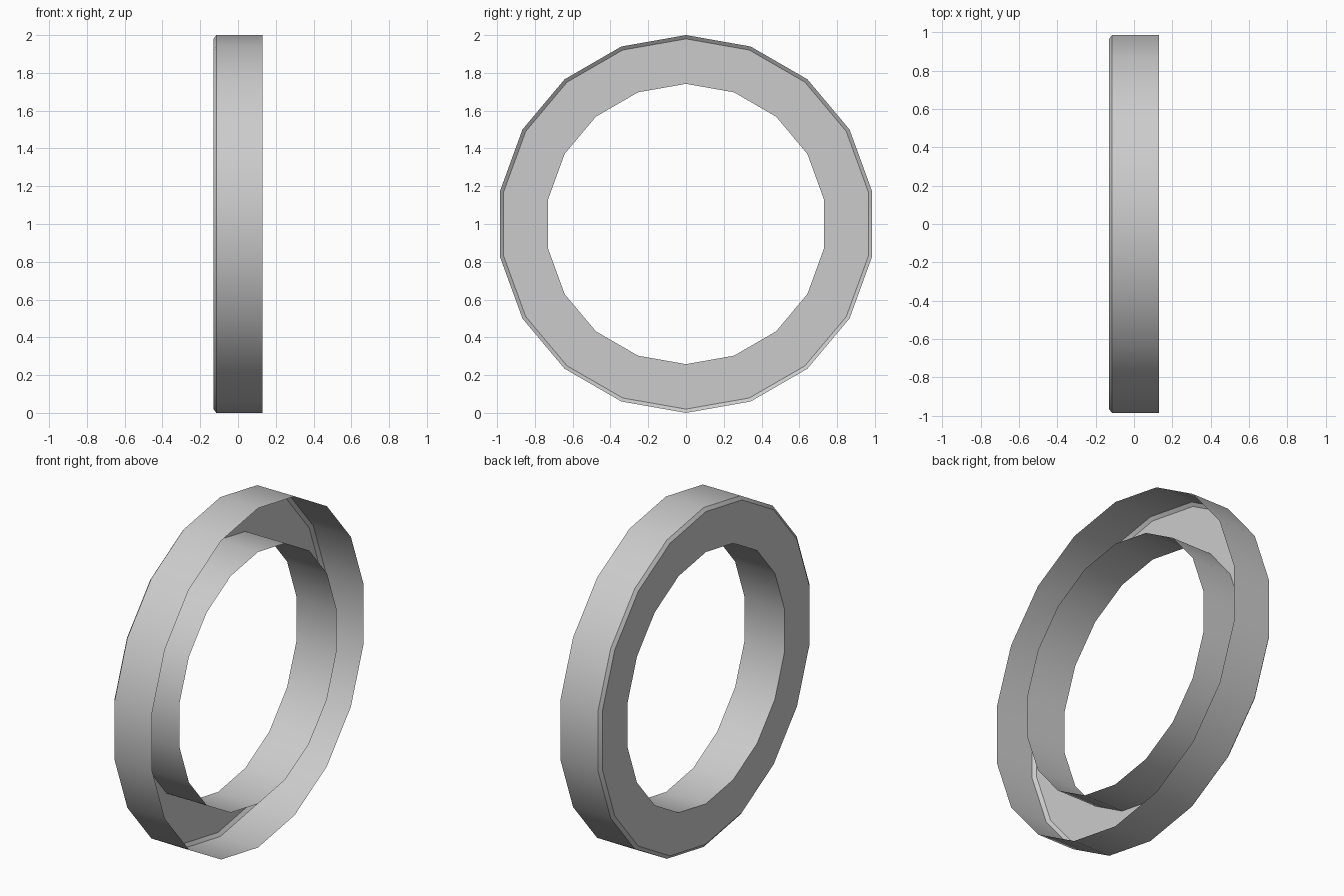
import bpy, bmesh
from math import radians
from mathutils import Matrix, Vector

cube = bpy.data.objects.get("Cube")
if cube:
    bpy.data.objects.remove(cube)

SIDES = 18
# Channel cross-section as (x, radius): outer wall, bevel, side face, inner wall
PROFILE = [(0.13, 1.0), (-0.115, 1.0), (-0.13, 0.98), (-0.13, 0.742), (0.13, 0.742)]

# Grey material
grey = bpy.data.materials.new("grey")
grey.use_nodes = True
color = (0.6, 0.6, 0.6, 1)
grey.diffuse_color = color
grey.node_tree.nodes["Principled BSDF"].inputs["Base Color"].default_value = color

# Thin ring channel, open on the left side, turned around the x axis
bm = bmesh.new()
rings = []
for i in range(SIDES):
    turn = Matrix.Rotation(radians(360 * i / SIDES), 3, 'X')
    rings.append([bm.verts.new(turn @ Vector((x, 0, r)) + Vector((0, 0, 1)))
                  for x, r in PROFILE])
for i, ring in enumerate(rings):
    following = rings[(i + 1) % SIDES]
    for j in range(len(PROFILE) - 1):
        bm.faces.new((ring[j], following[j], following[j + 1], ring[j + 1]))

# Make the outer wall face away from the axis
bm.normal_update()
bm.faces.ensure_lookup_table()
first = bm.faces[0]
if first.normal.dot(first.calc_center_median() - Vector((0, 0, 1))) < 0:
    bmesh.ops.reverse_faces(bm, faces=bm.faces[:])

mesh = bpy.data.meshes.new("ring_channel")
bm.to_mesh(mesh)
bm.free()
mesh.materials.append(grey)
ring_channel = bpy.data.objects.new("ring_channel", mesh)
bpy.context.collection.objects.link(ring_channel)

# Smooth around the ring, sharp at the profile corners
bpy.ops.object.select_all(action='DESELECT')
ring_channel.select_set(True)
bpy.context.view_layer.objects.active = ring_channel
bpy.ops.object.shade_smooth_by_angle(angle=radians(30))
